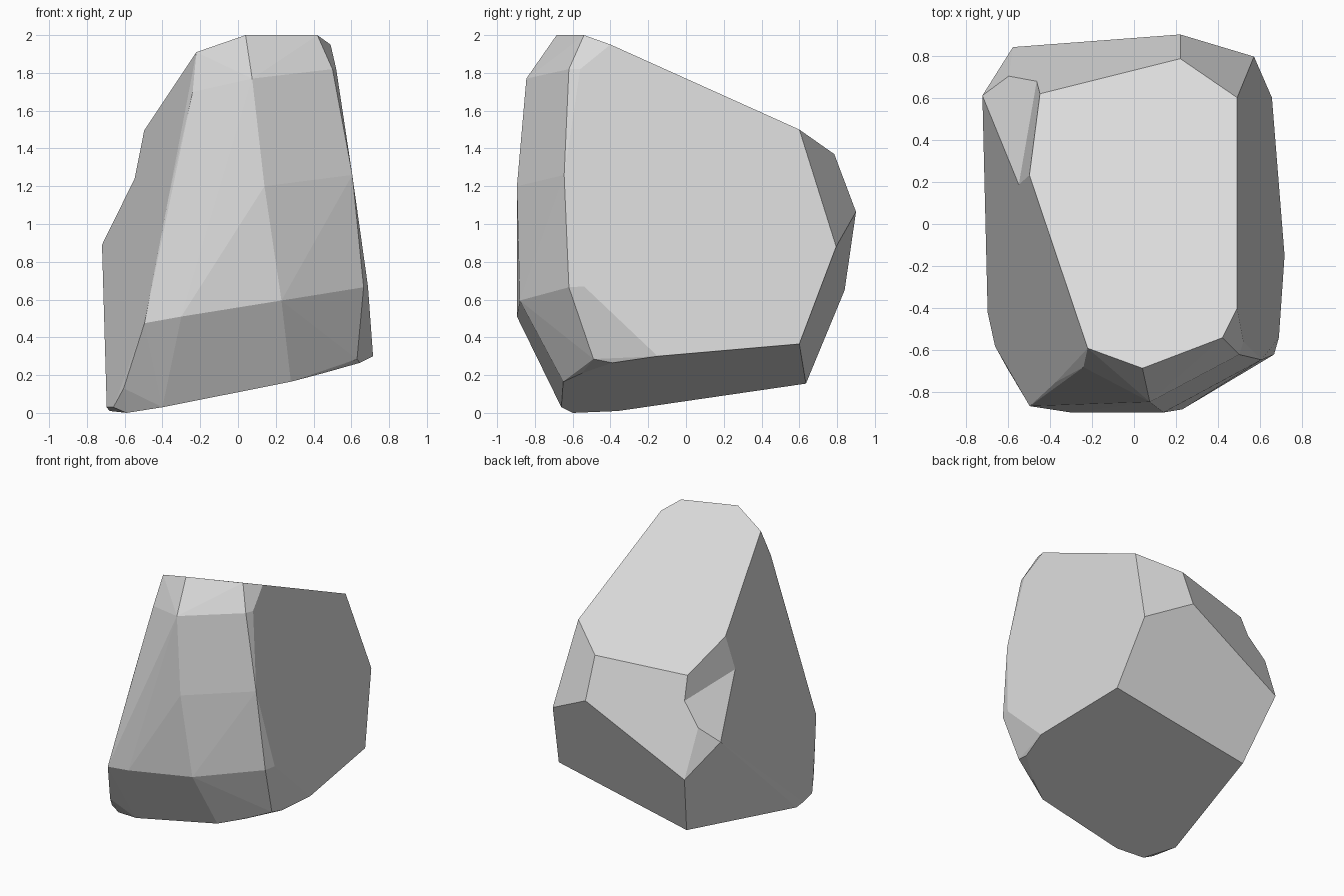
import bpy, bmesh
from math import radians
from mathutils import Vector

default_cube = bpy.data.objects.get("Cube")
if default_cube:
    bpy.data.objects.remove(default_cube, do_unlink=True)

# One plain stone colour
stone = bpy.data.materials.new("stone grey")
stone.use_nodes = True
stone_colour = (0.7, 0.7, 0.7, 1)
stone.diffuse_color = stone_colour
stone.node_tree.nodes["Principled BSDF"].inputs["Base Color"].default_value = stone_colour


def hull_object(name, points):
    """Make a flat-faced convex block around a set of corner points."""
    bm = bmesh.new()
    for point in points:
        bm.verts.new(point)
    result = bmesh.ops.convex_hull(bm, input=bm.verts[:])
    spare = {g for g in result["geom_interior"] + result["geom_unused"]
             if isinstance(g, bmesh.types.BMVert)}
    bmesh.ops.delete(bm, geom=list(spare), context="VERTS")
    bmesh.ops.dissolve_limit(bm, angle_limit=radians(2), verts=bm.verts[:], edges=bm.edges[:])
    bmesh.ops.recalc_face_normals(bm, faces=bm.faces[:])
    mesh = bpy.data.meshes.new(name)
    bm.to_mesh(mesh)
    bm.free()
    mesh.materials.append(stone)
    block = bpy.data.objects.new(name, mesh)
    bpy.context.collection.objects.link(block)
    return block


# Sloping top face; the last corner is broken off by the notch below
top_rim = [(-.22, -.59, 1.91), (.04, -.685, 2), (.42, -.54, 2), (.49, -.4, 1.95),
           (.49, .6, 1.5), (.22, .785, 1.37), (-.613, .577, 1.32)]

# Front columns, from the upper row of corners to the lower row
front_columns = [(-.24, -.68, 1.7), (.075, -.845, 1.77), (.5, -.62, 1.82), (.52, -.56, 1.82),
                 (-.37, -.75, 1.13), (.14, -.895, 1.2), (.605, -.645, 1.26),
                 (-.495, -.865, .475), (-.3, -.895, .51), (.23, -.88, .595),
                 (.665, -.62, .665), (.688, -.54, .67)]

# Widest corners around the back and sides
back_girdle = [(.57, .795, .88), (.22, .9, 1.065), (-.575, .84, .65), (-.72, .61, .89)]

# Underside, tilted up toward the back and left
bottom_rim = [(.655, .6, .365), (.715, -.15, .3), (.645, -.39, .265), (.63, -.49, .285),
              (.45, -.55, .21), (.28, -.65, .165), (-.4, -.66, .03), (-.59, -.6, 0),
              (-.605, -.68, .13), (-.66, -.58, .03), (-.695, -.42, .03),
              (-.68, -.36, .01), (-.45, .635, .155)]

rock = hull_object("rock", top_rim + front_columns + back_girdle + bottom_rim)

# Wedge that chips the back corner: two planes meeting along a crease
crease_back, crease_front = Vector((-.46, .69, 1.16)), Vector((-.545, .2, 1.238))
middle = (crease_back + crease_front) / 2
along = crease_back - crease_front
upper_side = (Vector((-.47, .435, 1.41)) - middle) * 5
lower_side = (Vector((-.72, .61, .89)) - middle) * 3
wedge_points = [end + side for end in (crease_back + along, crease_front - along)
                for side in (Vector(), upper_side, lower_side)]
wedge = hull_object("notch_cutter", wedge_points)
wedge.hide_render = True

# Cut the notch, then discard the cutter
chip = rock.modifiers.new("notch", "BOOLEAN")
chip.operation = "DIFFERENCE"
chip.solver = "EXACT"
chip.object = wedge
bpy.context.view_layer.objects.active = rock
rock.select_set(True)
bpy.ops.object.modifier_apply(modifier=chip.name)
bpy.data.objects.remove(wedge, do_unlink=True)
bpy.ops.object.shade_flat()
